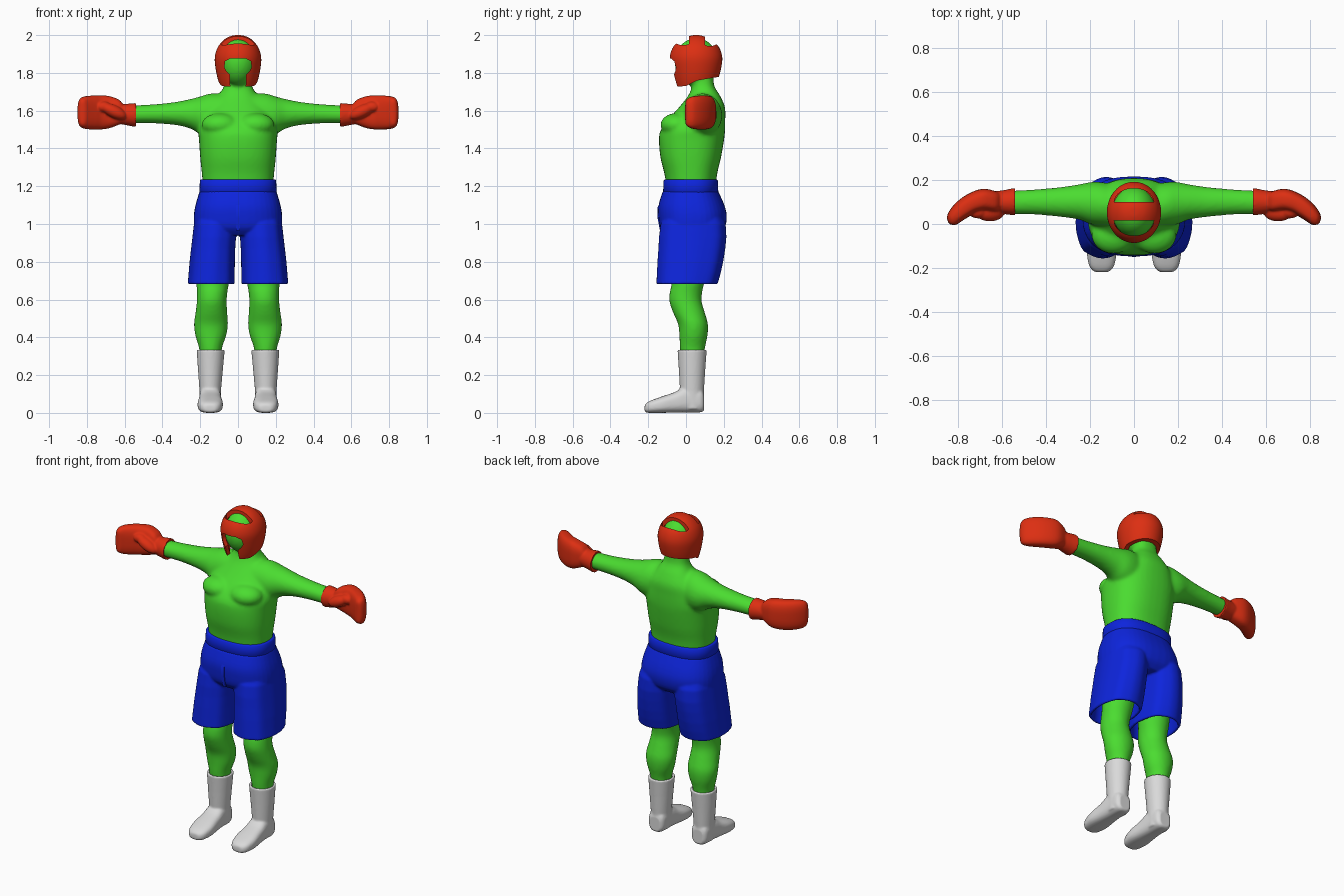
import bpy, bmesh, math
from mathutils import Matrix, Vector

if "Cube" in bpy.data.objects:
    bpy.data.objects.remove(bpy.data.objects["Cube"])


def material(name, rgb):
    m = bpy.data.materials.new(name)
    m.diffuse_color = (*rgb, 1)
    m.use_nodes = True
    m.node_tree.nodes["Principled BSDF"].inputs["Base Color"].default_value = m.diffuse_color
    return m


GREEN = material("green skin", (0.07, 0.72, 0.03))
BLUE = material("blue cloth", (0.004, 0.018, 0.72))
RED = material("red padding", (0.72, 0.028, 0.006))
GREY = material("pale grey boots", (0.7, 0.7, 0.7))


def zring(z, x0, x1, y0, y1):
    """Horizontal ring given by its bounds."""
    return ((x0 + x1) / 2, (y0 + y1) / 2, z, (x1 - x0) / 2, (y1 - y0) / 2, 0)


def yring(y, cx, hw, z0, z1):
    return (cx, y, (z0 + z1) / 2, hw, (z1 - z0) / 2, 0)


def refine(rings, n):
    """Catmull-Rom interpolation between rings."""
    out = []
    for i in range(len(rings) - 1):
        a, b = rings[max(i - 1, 0)], rings[i]
        c, d = rings[i + 1], rings[min(i + 2, len(rings) - 1)]
        for k in range(n):
            t = k / n
            out.append([0.5 * (2 * q + (r - p) * t + (2 * p - 5 * q + 4 * r - s) * t * t
                               + (3 * q - p - 3 * r + s) * t ** 3)
                        for p, q, r, s in zip(a, b, c, d)])
    return out + [rings[-1]]


def loft(bm, rings, axis="z", side=1, power=2.0, sub=4, seg=40, wave=0.0, caps=(True, True)):
    """Skin superellipse rings (cx, cy, cz, ru, rv, angle) along an axis."""
    loops = []
    for cx, cy, cz, ru, rv, a in refine(rings, sub):
        u = Vector((math.sin(a), math.cos(a), 0)) if axis == "x" else Vector((1, 0, 0))
        v = Vector((0, 1, 0)) if axis == "z" else Vector((0, 0, 1))
        loop = []
        for k in range(seg):
            t = 2 * math.pi * k / seg
            c, s = math.cos(t), math.sin(t)
            w = 1 + wave * math.cos(8 * t)
            p = (Vector((cx, cy, cz)) + u * (ru * w * math.copysign(abs(c) ** (2 / power), c))
                 + v * (rv * w * math.copysign(abs(s) ** (2 / power), s)))
            p.x *= side
            loop.append(bm.verts.new(p))
        loops.append(loop)
    for A, B in zip(loops, loops[1:]):
        for k in range(seg):
            j = (k + 1) % seg
            bm.faces.new((A[k], A[j], B[j], B[k]))
    if caps[0]:
        bm.faces.new(loops[0])
    if caps[1]:
        bm.faces.new(loops[-1])


def ellipsoid(bm, centre, radii, tilt=0.0):
    m = Matrix.Translation(centre) @ Matrix.Rotation(tilt, 4, "Y") @ Matrix.Diagonal((*radii, 1))
    bmesh.ops.create_uvsphere(bm, u_segments=32, v_segments=20, radius=1, matrix=m)


def prism(bm, pts, place, lo, hi):
    """Extrude a 2D outline; place(a, b, d) gives the 3D point."""
    A = [bm.verts.new(place(a, b, lo)) for a, b in pts]
    B = [bm.verts.new(place(a, b, hi)) for a, b in pts]
    for k in range(len(pts)):
        j = (k + 1) % len(pts)
        bm.faces.new((A[k], A[j], B[j], B[k]))
    bm.faces.new(A)
    bm.faces.new(B)


def make(name, bm, mat=None, voxel=0, smooth=4):
    bmesh.ops.recalc_face_normals(bm, faces=bm.faces[:])
    me = bpy.data.meshes.new(name)
    bm.to_mesh(me)
    bm.free()
    ob = bpy.data.objects.new(name, me)
    bpy.context.collection.objects.link(ob)
    if voxel:  # fuse overlapping pieces into one skin
        r = ob.modifiers.new("fuse", "REMESH")
        r.mode, r.voxel_size = "VOXEL", voxel
        s = ob.modifiers.new("soften", "SMOOTH")
        s.factor, s.iterations = 0.5, smooth
    if mat:
        finish(ob, mat)
    return ob


def finish(ob, mat, angle=50):
    """Apply modifiers, set the colour and shading."""
    dg = bpy.context.evaluated_depsgraph_get()
    ob.data = bpy.data.meshes.new_from_object(ob.evaluated_get(dg))
    ob.modifiers.clear()
    ob.data.materials.clear()
    ob.data.materials.append(mat)
    bpy.ops.object.select_all(action="DESELECT")
    ob.select_set(True)
    bpy.context.view_layer.objects.active = ob
    bpy.ops.object.shade_smooth_by_angle(angle=math.radians(angle))


# Body: torso, neck, head, arms and legs
bm = bmesh.new()
loft(bm, [zring(z, -w, w, a, b) for z, w, a, b in (
    (1.0, .17, -.09, .15), (1.23, .188, -.108, .16), (1.35, .2, -.135, .185), (1.45, .207, -.143, .202),
    (1.5, .21, -.132, .207), (1.56, .19, -.088, .208), (1.62, .155, -.035, .206),
    (1.68, .105, .012, .18), (1.73, .075, .032, .15), (1.8, .068, .04, .143))], power=2.4)
ellipsoid(bm, (0, .055, 1.857), (.1, .115, .128))
for s in (-1, 1):
    ellipsoid(bm, (s * .093, -.05, 1.525), (.1, .085, .062))
    loft(bm, [(.08, .08, 1.575, .1, .115, 0), (.15, .09, 1.575, .1, .115, 0), (.2, .095, 1.575, .095, .1, 0),
              (.25, .1, 1.583, .08, .079, 0), (.33, .1, 1.585, .068, .061, 0), (.45, .1, 1.583, .057, .05, 0),
              (.58, .097, 1.58, .053, .047, 0)], "x", s)
    loft(bm, [zring(*r) for r in (
        (.25, .09, .2, -.02, .09), (.34, .085, .206, -.032, .1), (.41, .062, .226, -.035, .114),
        (.47, .053, .233, -.042, .116), (.53, .057, .225, -.068, .1), (.59, .06, .218, -.088, .083),
        (.64, .056, .217, -.086, .086), (.7, .046, .22, -.075, .1), (.85, .03, .21, -.09, .14),
        (1.03, .01, .19, -.08, .15))], side=s)
make("body", bm, GREEN, .01, 6)

# Shorts: hip block plus two hollow legs
bm = bmesh.new()
loft(bm, [zring(z, -w, w, a, b) for z, w, a, b in (
    (.94, .2, -.1, .17), (.98, .23, -.135, .205), (1.04, .234, -.146, .216),
    (1.1, .225, -.145, .203), (1.175, .203, -.122, .17))], power=2.5)
for s in (-1, 1):
    loft(bm, [zring(*r) for r in (
        (.9, .035, .225, -.125, .19), (.8, .034, .239, -.132, .179), (.68, .036, .249, -.139, .149),
        (.68, .02, .265, -.155, .165), (.74, .019, .26, -.152, .182), (.8, .018, .255, -.149, .195),
        (.87, .016, .247, -.144, .206), (.93, .012, .24, -.141, .212), (1.0, .008, .232, -.132, .208),
        (1.06, .005, .215, -.1, .18))], side=s, power=2.4, sub=1, seg=64, wave=.012)
make("shorts", bm, BLUE, .007, 3)

# Waistband and fly flap
bm = bmesh.new()
loft(bm, [zring(z, -.2 - e, .2 + e, -.117 - e, .167 + e) for z, e in (
    (1.163, 0), (1.168, .004), (1.23, .002), (1.235, -.003))], power=2.5, sub=1, seg=64)
make("waistband", bm, BLUE)
bm = bmesh.new()
prism(bm, [(-.117, 1.15), (-.15, 1.09), (-.15, 1.03), (-.138, .965), (-.1, .965), (-.1, 1.15)],
      lambda a, b, d: (d, a, b), -.01, .01)
make("fly_flap", bm, BLUE)

# Boots: hollow shaft plus foot
for s, label in ((-1, "left"), (1, "right")):
    bm = bmesh.new()
    loft(bm, [zring(*r) for r in (
        (.02, .092, .202, -.02, .092), (.12, .09, .204, -.032, .095), (.23, .08, .212, -.038, .102),
        (.335, .07, .219, -.045, .11), (.335, .084, .205, -.031, .096), (.29, .086, .203, -.029, .094))],
        side=s, sub=1)
    loft(bm, [yring(*r) for r in (
        (.096, .147, .035, .012, .1), (.075, .147, .052, .003, .13), (0, .147, .057, .003, .14),
        (-.06, .147, .061, .002, .11), (-.13, .147, .067, 0, .086), (-.185, .147, .058, 0, .066),
        (-.21, .147, .042, .002, .052), (-.219, .147, .025, .01, .04))], "y", s, power=2.8)
    make(label + "_boot", bm, GREY, .006, 4)

    # Glove: flared cuff, curled mitt and thumb
    bm = bmesh.new()
    loft(bm, [(.54, .102, 1.577, .063, .064, 0), (.58, .1, 1.579, .056, .058, 0),
              (.64, .1, 1.582, .047, .05, 0), (.67, .1, 1.585, .045, .05, 0)], "x", s, sub=2)
    loft(bm, [(.605, .1, 1.585, .036, .045, 0), (.63, .103, 1.592, .046, .066, 0),
              (.685, .11, 1.592, .05, .086, .05), (.74, .092, 1.59, .046, .09, .45),
              (.785, .06, 1.59, .043, .089, .85), (.815, .027, 1.59, .036, .083, 1.2),
              (.823, .004, 1.59, .022, .07, 1.4), (.823, -.004, 1.59, .01, .055, 1.5)], "x", s, power=2.9)
    ellipsoid(bm, (s * .655, .05, 1.595), (.07, .038, .033), -s * .45)
    ellipsoid(bm, (s * .71, .055, 1.62), (.04, .03, .028))
    make(label + "_glove", bm, RED, .006, 4)

# Head guard: padded shell with openings cut out
bm = bmesh.new()
loft(bm, [zring(z, -w, w, a, b) for z, w, a, b in (
    (1.715, .088, -.052, .15), (1.76, .105, -.065, .168), (1.82, .118, -.078, .185), (1.88, .123, -.086, .192),
    (1.93, .11, -.072, .178), (1.965, .085, -.042, .148), (1.988, .055, 0, .108),
    (1.998, .025, .03, .08), (2.0, .004, .05, .06))], seg=64, caps=(False, True))
guard = make("head_guard", bm)
sol = guard.modifiers.new("padding", "SOLIDIFY")
sol.thickness, sol.offset = .024, -1


def half_ellipse(y, ry):
    return [(.09 * math.cos(math.pi * k / 16), y + ry * math.sin(math.pi * k / 16)) for k in range(17)]


cuts = [
    # face opening, front and rear crown slots, slanted neck line
    ([(-.04, 1.68), (.04, 1.68), (.042, 1.79), (.062, 1.81), (.072, 1.83), (.068, 1.862), (.04, 1.877),
      (-.04, 1.877), (-.068, 1.862), (-.072, 1.83), (-.062, 1.81), (-.042, 1.79)],
     lambda a, b, d: (a, d, b), -.3, .03),
    (half_ellipse(.015, -.068), lambda a, b, d: (a, b, d), 1.88, 2.1),
    (half_ellipse(.1, .062), lambda a, b, d: (a, b, d), 1.88, 2.1),
    ([(-.2, 1.65), (-.2, 1.722), (.0, 1.73), (.06, 1.76), (.3, 1.8), (.3, 1.65)],
     lambda a, b, d: (d, a, b), -.3, .3)]
cutters = []
for pts, place, lo, hi in cuts:
    bm = bmesh.new()
    prism(bm, pts, place, lo, hi)
    c = make("cutter", bm)
    c.hide_render = True
    cutters.append(c)
    b = guard.modifiers.new("cut", "BOOLEAN")
    b.operation, b.object, b.solver = "DIFFERENCE", c, "EXACT"
finish(guard, RED, 35)
for c in cutters:
    bpy.data.objects.remove(c)
